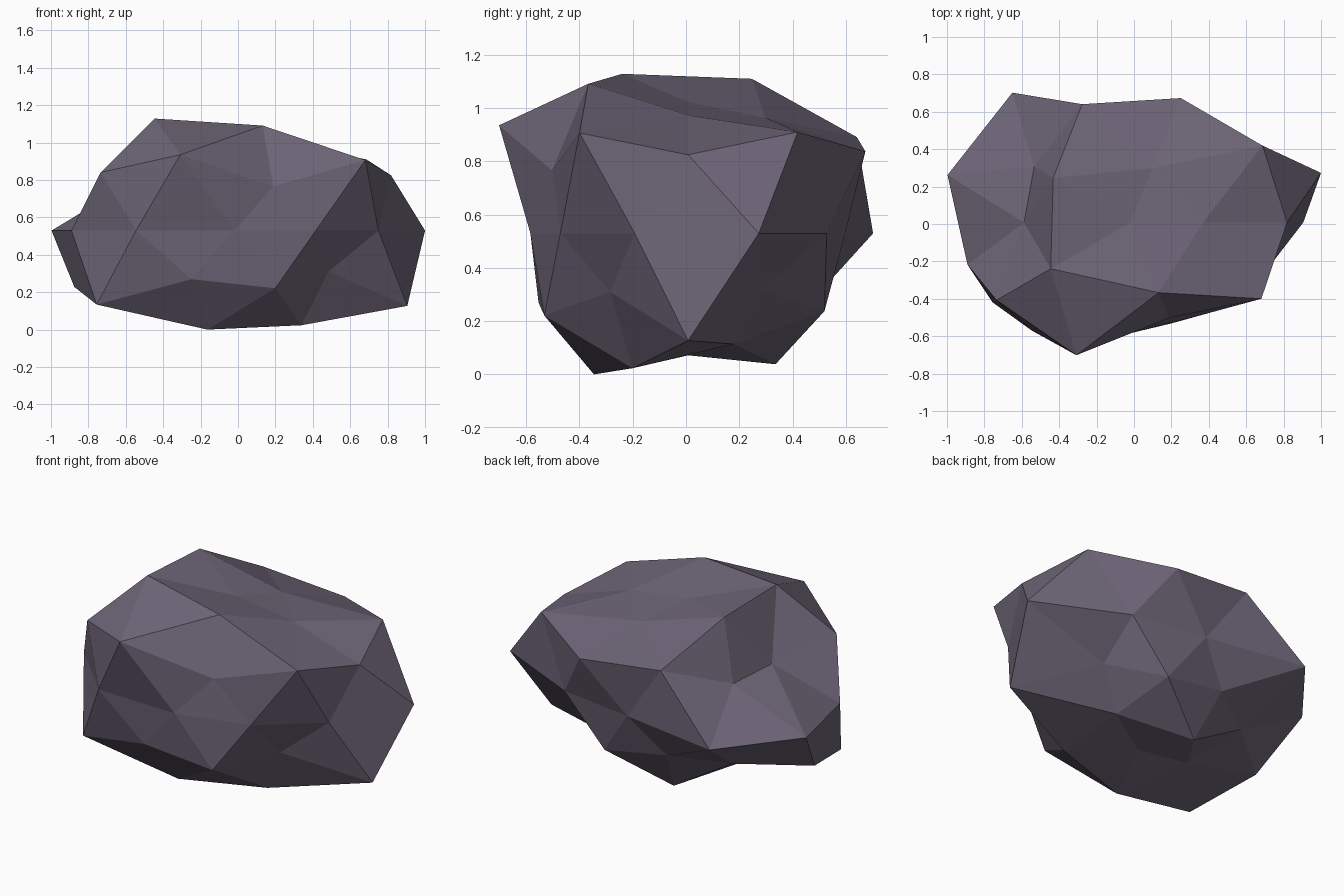
import bpy, bmesh
from math import radians, sin, cos, sqrt
from mathutils import Vector

cube = bpy.data.objects.get("Cube")
if cube:
    bpy.data.objects.remove(cube, do_unlink=True)

CENTRE = Vector((-0.02, 0.008, 0.533))
STRETCH = Vector((1.25, 1.0, 0.88))

# Rings of a twice-divided icosphere: direction height, first angle, radii around the ring
RINGS = [
    (1.0, 0, [0.56]),
    (0.8507, 0, [0.592, 0.58, 0.775, 0.80, 0.75]),
    (0.5257, 36, [0.822, 0.782, 0.534, 0.877, 0.815]),
    (0.4472, 0, [0.75, 0.782, 0.568, 0.79, 0.60]),
    (0.0, 18, [0.858, 0.643, 0.59, 0.858, 0.822, 0.732, 0.715, 0.592, 0.593, 0.648]),
    (-0.4472, 36, [0.53, 0.575, 0.765, 0.66, 0.557]),
    (-0.5257, 0, [0.87, 0.632, 0.585, 0.855, 0.667]),
    (-0.8507, 36, [0.555, 0.656, 0.55, 0.707, 0.676]),
    (-1.0, 0, [0.52]),
]

# Stone colour
stone = bpy.data.materials.new("purple_grey_stone")
stone.use_nodes = True
colour = (0.155, 0.13, 0.185, 1.0)
stone.diffuse_color = colour
shader = next(n for n in stone.node_tree.nodes if n.type == 'BSDF_PRINCIPLED')
shader.inputs["Base Color"].default_value = colour
shader.inputs["Roughness"].default_value = 0.9

# Regular faceted sphere
bm = bmesh.new()
radius_of = {}
for height, start, radii in RINGS:
    flat = sqrt(1 - height * height)
    for i, radius in enumerate(radii):
        a = radians(start + 360 * i / len(radii))
        v = bm.verts.new((flat * cos(a), flat * sin(a), height))
        radius_of[v] = radius
bmesh.ops.convex_hull(bm, input=list(bm.verts))

# Push each corner in or out to make the rough boulder
for v, radius in radius_of.items():
    v.co = CENTRE + v.co * radius * STRETCH
bmesh.ops.recalc_face_normals(bm, faces=bm.faces)
base = min(v.co.z for v in bm.verts)
bmesh.ops.translate(bm, verts=bm.verts, vec=(0, 0, -base))

mesh = bpy.data.meshes.new("boulder")
bm.to_mesh(mesh)
bm.free()
mesh.materials.append(stone)
boulder = bpy.data.objects.new("boulder", mesh)
bpy.context.collection.objects.link(boulder)
